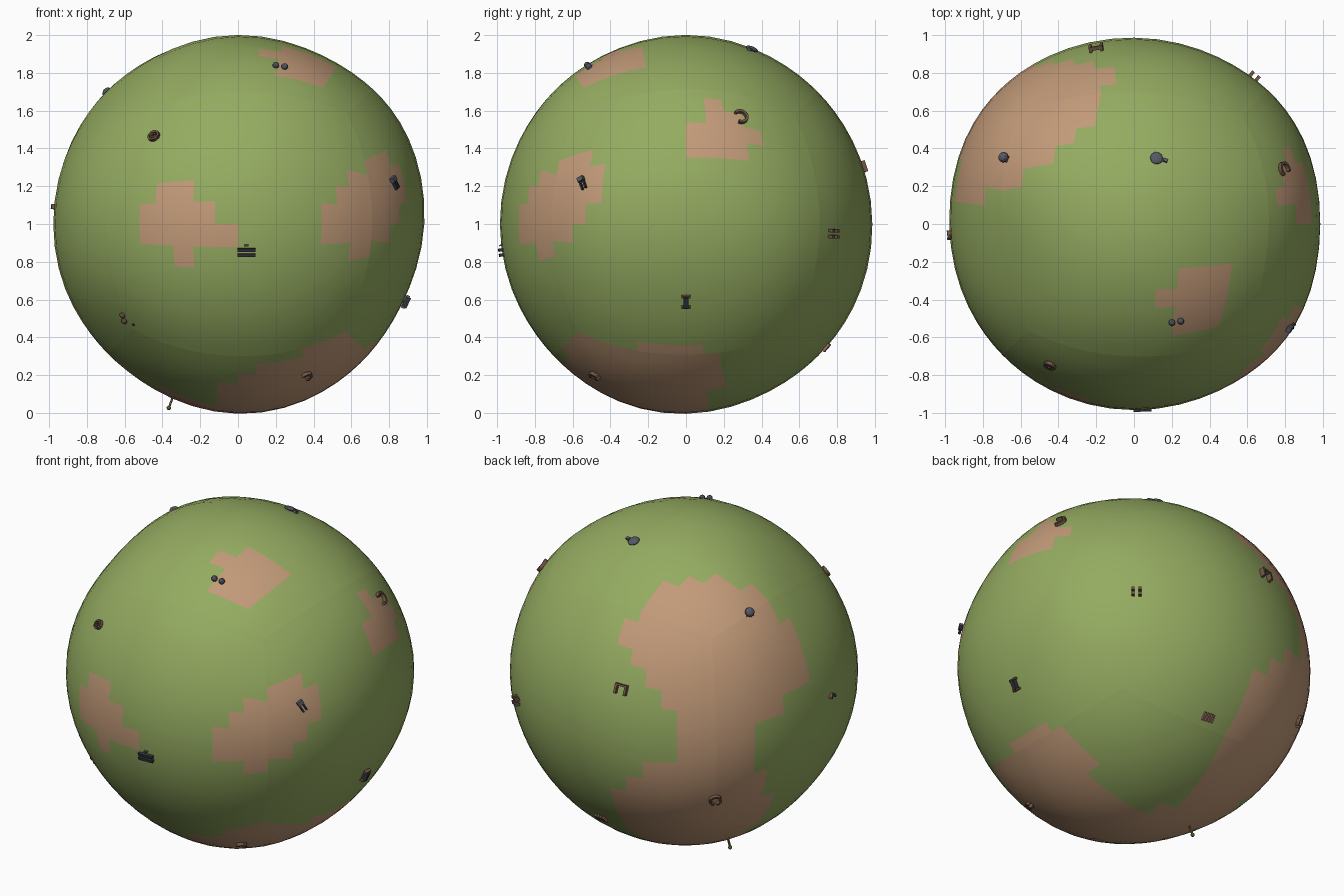
import bpy
import bmesh
from math import exp, pi, cos, sin
from mathutils import Matrix, Vector

cube = bpy.data.objects.get("Cube")
if cube:
    bpy.data.objects.remove(cube, do_unlink=True)


# Materials
def make_material(name, colour):
    mat = bpy.data.materials.new(name)
    mat.use_nodes = True
    mat.diffuse_color = (*colour, 1)
    node = next(n for n in mat.node_tree.nodes if n.type == "BSDF_PRINCIPLED")
    node.inputs["Base Color"].default_value = (*colour, 1)
    node.inputs["Roughness"].default_value = 0.9
    return mat


GRASS = make_material("grass green", (0.30, 0.41, 0.12))
EARTH = make_material("bare earth", (0.54, 0.325, 0.19))
WOOD = make_material("wood brown", (0.16, 0.09, 0.06))
RED_WOOD = make_material("red wood", (0.34, 0.15, 0.12))
SLATE = make_material("slate grey", (0.09, 0.10, 0.13))
DARK = make_material("dark iron", (0.03, 0.032, 0.042))
MOSS = make_material("leaf green", (0.12, 0.20, 0.04))
PROP_MATERIALS = [WOOD, RED_WOOD, SLATE, DARK, MOSS]

# Gentle swells and hollows of the globe: direction, height
SWELLS = [
    ((0, 0, 1), 0.015), ((0, 0, -1), 0.014),
    ((0.4, -0.55, 0.73), 0.02), ((0.8, 0.15, 0.57), 0.03),
    ((0.82, 0.57, 0), 0.02), ((0.82, -0.57, 0.1), 0.025),
    ((-0.82, 0.57, 0), 0.015), ((-0.5, 0.75, -0.4), 0.025),
    ((-0.64, 0.4, 0.66), 0.045), ((-0.7, -0.2, 0.7), -0.03),
    ((0.24, -0.35, -0.9), 0.02), ((-0.65, -0.35, -0.65), -0.03),
    ((0.9, 0, -0.42), -0.02), ((-1, 0, 0), -0.008),
]
CENTRE = Vector((0, 0, 1))


def surface(direction):
    n = Vector(direction).normalized()
    r = 0.985
    for axis, height in SWELLS:
        r += height * exp(-(n - Vector(axis).normalized()).length_squared * 6)
    return n * r


# Earth patches: rectangles of cells on each side of the gridded globe
patches = {}


def paint(side, *rects):
    patches.setdefault(side, []).extend(rects)


# front patch
paint("-y", (-4, -2, 1, 2), (-5, -1, 0, 1), (-5, 0, -1, 0), (-3, -2, -2, -1))
# patch wrapping the front left edge
paint("-y", (4, 5, -1, 1), (5, 6, -1, 2), (6, 8, -2, 3))
paint("+x", (-8, -6, -1, 4), (-6, -5, 0, 4), (-5, -4, 1, 3))
# patch high on the left side
paint("+x", (0, 3, 3, 4), (0, 4, 4, 5), (1, 3, 5, 6), (1, 2, 6, 7))
# patch on top
paint("+z", (2, 5, -3, -2), (1, 5, -4, -3), (2, 5, -6, -4))
# large patch over the back right shoulder
paint("+z", (-8, -6, 2, 8), (-6, -4, 3, 8), (-4, -3, 4, 8), (-3, -2, 5, 8))
paint("+y", (-8, -2, 4, 8), (-2, -1, 5, 7), (-8, -3, 3, 4), (-8, -4, 2, 3))
paint("-x", (2, 8, 6, 8), (1, 8, 2, 6), (3, 8, 1, 2))
# neck running down into the lower back patch
paint("+y", (-8, -5, -1, 2), (-8, -3, -2, -1), (-8, -2, -3, -2), (-8, -1, -8, -3))
paint("-x", (5, 8, -2, 1), (4, 8, -4, -2), (3, 8, -8, -4))
# underside
paint("-z", (-8, -2, 3, 8), (-6, -1, 0, 8), (-4, 0, -2, 2))
paint("-z", (-1, 0, -5, 2), (0, 1, -6, 1), (1, 4, -7, 1), (4, 8, -8, 2))
paint("+x", (-3, 1, -8, -7))


def build_globe():
    bm = bmesh.new()
    bmesh.ops.create_cube(bm, size=2)
    bmesh.ops.subdivide_edges(bm, edges=bm.edges[:], cuts=15, use_grid_fill=True)
    for f in bm.faces:
        c = f.calc_center_median()
        a = max(range(3), key=lambda i: abs(c[i]))
        side = ("+" if c[a] > 0 else "-") + "xyz"[a]
        u, v = (c[i] * 8 for i in range(3) if i != a)
        f.material_index = int(any(u0 < u < u1 and v0 < v < v1
                                   for u0, u1, v0, v1 in patches[side]))
        f.smooth = True
    # the seams between the six sides stay faintly visible
    for e in bm.edges:
        mid = (e.verts[0].co + e.verts[1].co) / 2
        e.smooth = sum(abs(k) > 0.999 for k in mid) < 2
    for v in bm.verts:
        v.co = surface(v.co) + CENTRE
    mesh = bpy.data.meshes.new("globe")
    bm.to_mesh(mesh)
    bm.free()
    mesh.materials.append(GRASS)
    mesh.materials.append(EARTH)
    bpy.context.collection.objects.link(bpy.data.objects.new("globe", mesh))


# A small prop standing on the globe; local x right, y up, z outward
class Prop:
    def __init__(self, name, direction, spin=0):
        self.name, self.bm = name, bmesh.new()
        n = Vector(direction).normalized()
        up = (Vector((0, 0, 1)) - n * n.z).normalized()
        frame = Matrix((up.cross(n), up, n)).transposed().to_4x4()
        self.matrix = (Matrix.Translation(surface(n) + CENTRE) @ frame
                       @ Matrix.Rotation(spin, 4, "Z"))

    def colour(self, verts, mat):
        for f in {f for v in verts for f in v.link_faces}:
            f.material_index = PROP_MATERIALS.index(mat)

    def box(self, pos, size, mat, turn=0):
        m = (Matrix.Translation(pos) @ Matrix.Rotation(turn, 4, "Z")
             @ Matrix.Diagonal((*size, 1)))
        made = bmesh.ops.create_cube(self.bm, size=1, matrix=m)
        self.colour(made["verts"], mat)

    def ball(self, pos, radius, mat, flat=1):
        m = Matrix.Translation(pos) @ Matrix.Diagonal((1, 1, flat, 1))
        made = bmesh.ops.create_icosphere(self.bm, subdivisions=2, radius=radius, matrix=m)
        self.colour(made["verts"], mat)

    def arc(self, radius, width, mat, start=0, end=2 * pi, squash=1, steps=14):
        for i in range(steps):
            a = start + (end - start) * (i + 0.5) / steps
            pos = (radius * cos(a), radius * squash * sin(a), 0.008)
            length = radius * (end - start) / steps * 1.2
            self.box(pos, (width, length, 0.02), mat, a)

    def finish(self):
        mesh = bpy.data.meshes.new(self.name)
        self.bm.to_mesh(mesh)
        self.bm.free()
        for mat in PROP_MATERIALS:
            mesh.materials.append(mat)
        obj = bpy.data.objects.new(self.name, mesh)
        obj.matrix_world = self.matrix
        bpy.context.collection.objects.link(obj)


build_globe()

p = Prop("twin_boulders", (0.225, -0.52, 0.84), -0.3)
for x in (-0.024, 0.024):
    p.ball((x, 0, 0.008), 0.018, SLATE)
p.finish()

p = Prop("oval_shield", (-0.44, -0.74, 0.46), 0.5)
p.arc(0.028, 0.01, WOOD, squash=0.8)
p.arc(0.013, 0.007, WOOD, squash=0.8, steps=8)
p.finish()

p = Prop("plank_bench", (0.045, -0.97, -0.15))
for y in (-0.013, 0.014):
    p.box((0, y, 0.008), (0.095, 0.016, 0.02), DARK)
p.box((0, 0.038, 0.004), (0.02, 0.008, 0.012), WOOD)
p.finish()

p = Prop("sign_board", (0.83, -0.55, 0.22), 0.5)
p.box((0, 0.02, 0.012), (0.035, 0.024, 0.024), SLATE)
for x in (-0.011, 0.011):
    p.box((x, -0.015, 0.01), (0.009, 0.045, 0.016), DARK)
p.finish()

p = Prop("double_ring", (-0.62, -0.58, -0.51), -0.2)
for y in (-0.018, 0.018):
    p.ball((0, y, 0.005), 0.017, WOOD, 0.7)
p.box((0.06, -0.03, 0), (0.01, 0.01, 0.012), WOOD)
p.finish()

p = Prop("small_arch", (0.36, -0.48, -0.80))
p.arc(0.025, 0.012, WOOD, 0, pi, steps=8)
p.box((0.015, -0.01, 0.01), (0.02, 0.02, 0.025), WOOD)
p.finish()

p = Prop("iron_post", (0.88, 0, -0.41))
p.box((0, 0, 0.015), (0.025, 0.06, 0.03), DARK)
for y in (-0.03, 0.032):
    p.box((0, y, 0.012), (0.05, 0.012, 0.02), WOOD)
p.finish()

p = Prop("four_stakes", (0.62, 0.76, -0.05))
for x in (-0.02, 0.02):
    for y in (-0.016, 0.016):
        p.box((x, y, 0.012), (0.018, 0.016, 0.035), WOOD)
p.finish()

p = Prop("horseshoe", (0.8, 0.29, 0.57))
p.arc(0.034, 0.014, WOOD, -0.65 * pi, 0.75 * pi)
p.finish()

p = Prop("round_stone", (-0.665, 0.34, 0.67))
p.box((0, 0, 0.004), (0.036, 0.036, 0.02), WOOD)
p.ball((0, 0, 0.02), 0.029, SLATE, 0.8)
p.finish()

p = Prop("flat_stone", (0.12, 0.35, 0.93))
p.ball((0, 0, 0.004), 0.035, SLATE, 0.4)
p.box((-0.048, -0.005, 0.004), (0.025, 0.018, 0.014), SLATE)
p.finish()

p = Prop("gate", (-0.2, 0.93, 0.3), -0.1)
for x in (-0.03, 0.03):
    p.box((x, 0, 0.015), (0.014, 0.06, 0.03), WOOD)
p.box((0, 0.025, 0.02), (0.07, 0.012, 0.02), WOOD)
p.finish()

p = Prop("stake_ring", (-0.66, 0.656, -0.367))
p.arc(0.03, 0.012, WOOD, -0.4 * pi, 1.4 * pi)
p.finish()

p = Prop("plank_fence", (0.07, 0.75, -0.66))
for x in (-0.03, -0.01, 0.01, 0.03):
    p.box((x, 0, 0.006), (0.01, 0.05, 0.014), RED_WOOD)
p.box((0, 0.012, 0.006), (0.07, 0.007, 0.01), RED_WOOD)
p.finish()

p = Prop("sapling", (-0.35, 0.08, -0.93))
p.box((0, 0, 0.025), (0.01, 0.01, 0.06), WOOD)
p.ball((0, 0, 0.055), 0.012, MOSS)
p.finish()

p = Prop("side_arch", (-0.98, -0.06, 0.08))
p.arc(0.02, 0.01, WOOD, 0, pi, steps=8)
p.finish()
